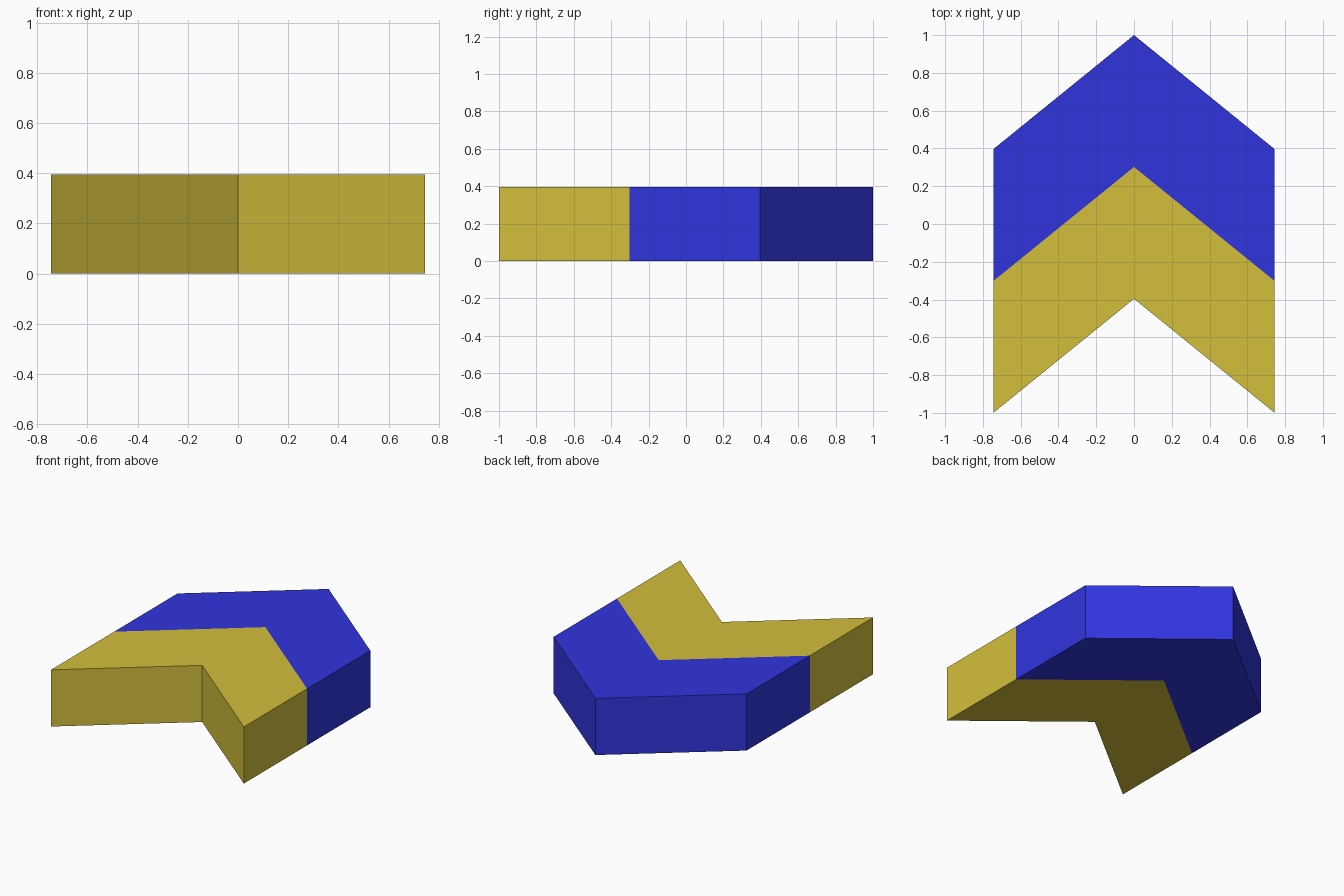
import bpy
import bmesh

if "Cube" in bpy.data.objects:
    bpy.data.objects.remove(bpy.data.objects["Cube"])

HALF_W = 0.745   # half width of the arrow
HEIGHT = 0.396   # thickness
RISE = 0.604     # how far the tip leads the shoulders
BAND = 0.698     # length of each band along y


def chevron(name, tip_y, color):
    # V-shaped band extruded straight up
    side_y = tip_y - RISE
    profile = [(0, tip_y), (-HALF_W, side_y), (-HALF_W, side_y - BAND),
               (0, tip_y - BAND), (HALF_W, side_y - BAND), (HALF_W, side_y)]
    bm = bmesh.new()
    base = bm.faces.new([bm.verts.new((x, y, 0)) for x, y in profile])
    top = bmesh.ops.extrude_face_region(bm, geom=[base], use_keep_orig=True)
    verts = [g for g in top["geom"] if isinstance(g, bmesh.types.BMVert)]
    bmesh.ops.translate(bm, verts=verts, vec=(0, 0, HEIGHT))
    bmesh.ops.recalc_face_normals(bm, faces=bm.faces)
    mesh = bpy.data.meshes.new(name)
    bm.to_mesh(mesh)
    bm.free()
    mat = bpy.data.materials.new(name + "_paint")
    mat.diffuse_color = (*color, 1)
    mat.use_nodes = True
    mat.node_tree.nodes["Principled BSDF"].inputs["Base Color"].default_value = mat.diffuse_color
    mesh.materials.append(mat)
    obj = bpy.data.objects.new(name, mesh)
    bpy.context.collection.objects.link(obj)
    return obj


# Blue leading band and yellow trailing band
chevron("front_band_blue", 1.0, (0.03, 0.035, 0.73))
chevron("rear_band_yellow", 1.0 - BAND, (0.65, 0.52, 0.045))
